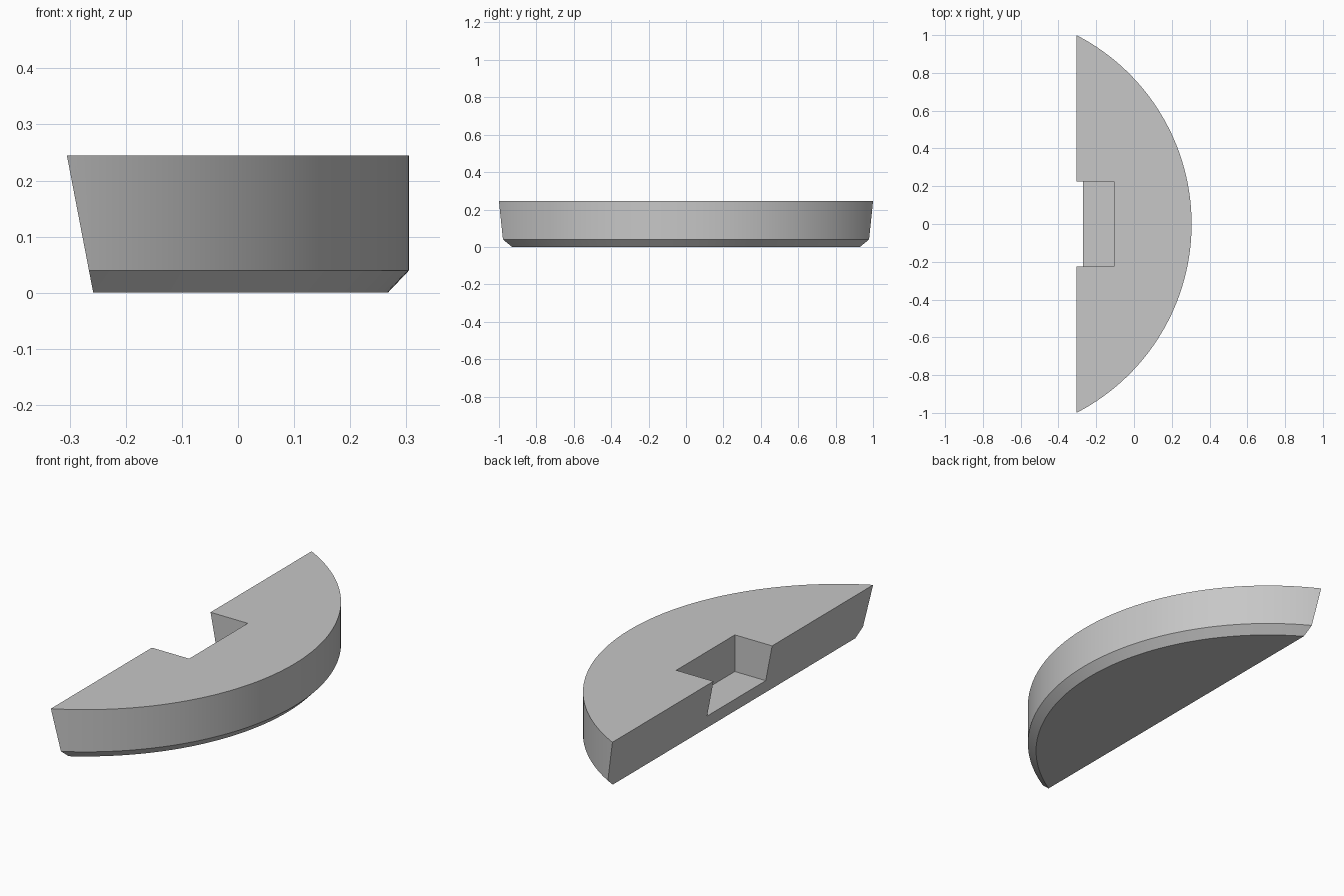
import bpy, bmesh
from mathutils import Matrix, Vector

default = bpy.data.objects.get("Cube")
if default:
    bpy.data.objects.remove(default, do_unlink=True)

HEIGHT, CHAMFER, HALF_X = 0.245, 0.04, 0.305
BOTTOM_X = -0.258                        # back face slants inward to here
RADIUS = (1 + 4 * HALF_X ** 2) / (4 * HALF_X)
CENTRE_X = HALF_X - RADIUS
SEGMENTS = 256


def make_object(name, bm):
    bmesh.ops.recalc_face_normals(bm, faces=bm.faces)
    mesh = bpy.data.meshes.new(name)
    bm.to_mesh(mesh)
    bm.free()
    obj = bpy.data.objects.new(name, mesh)
    bpy.context.collection.objects.link(obj)
    return obj


# Single grey material
grey = bpy.data.materials.new("plain_grey")
grey.use_nodes = True
colour = (0.57, 0.57, 0.57, 1)
grey.diffuse_color = colour
grey.node_tree.nodes["Principled BSDF"].inputs["Base Color"].default_value = colour

# Disc with a chamfered lower rim, made from three stacked rings
bm = bmesh.new()
rings = []
for radius, z in ((RADIUS - 0.038, 0), (RADIUS, CHAMFER), (RADIUS, HEIGHT)):
    ring = bmesh.ops.create_circle(bm, segments=SEGMENTS, radius=radius,
                                   matrix=Matrix.Translation((CENTRE_X, 0, z)))
    rings.append(ring["verts"])
for low, high in zip(rings, rings[1:]):
    for i in range(SEGMENTS):
        j = (i + 1) % SEGMENTS
        bm.faces.new((low[i], low[j], high[j], high[i]))
bm.faces.new(rings[0])
bm.faces.new(rings[-1])

# Slice off the segment along the slanted flat face
slant = Vector((HEIGHT, 0, -(BOTTOM_X * -1 - HALF_X) * -1)).normalized()
cut = bmesh.ops.bisect_plane(bm, geom=bm.verts[:] + bm.edges[:] + bm.faces[:],
                             plane_co=(BOTTOM_X, 0, 0),
                             plane_no=(HEIGHT, 0, HALF_X + BOTTOM_X),
                             clear_inner=True)
rim = [e for e in cut["geom_cut"] if isinstance(e, bmesh.types.BMEdge)]
bmesh.ops.contextual_create(bm, geom=rim)
body = make_object("segment_body", bm)
body.data.materials.append(grey)

# Rectangular notch in the middle of the flat face
bm = bmesh.new()
low, high = Vector((-0.5, -0.225, 0.067)), Vector((-0.105, 0.225, 0.5))
bmesh.ops.create_cube(bm, size=1, matrix=Matrix.Translation((low + high) / 2)
                      @ Matrix.Diagonal((high - low).to_4d()))
cutter = make_object("notch_cutter", bm)
cutter.data.materials.append(grey)
cutter.hide_render = True

notch = body.modifiers.new("notch", "BOOLEAN")
notch.operation = "DIFFERENCE"
notch.solver = "EXACT"
notch.object = cutter

bpy.ops.object.select_all(action="DESELECT")
body.select_set(True)
bpy.context.view_layer.objects.active = body
bpy.ops.object.modifier_apply(modifier=notch.name)
bpy.data.objects.remove(cutter, do_unlink=True)
bpy.ops.object.shade_smooth_by_angle(angle=0.4)
